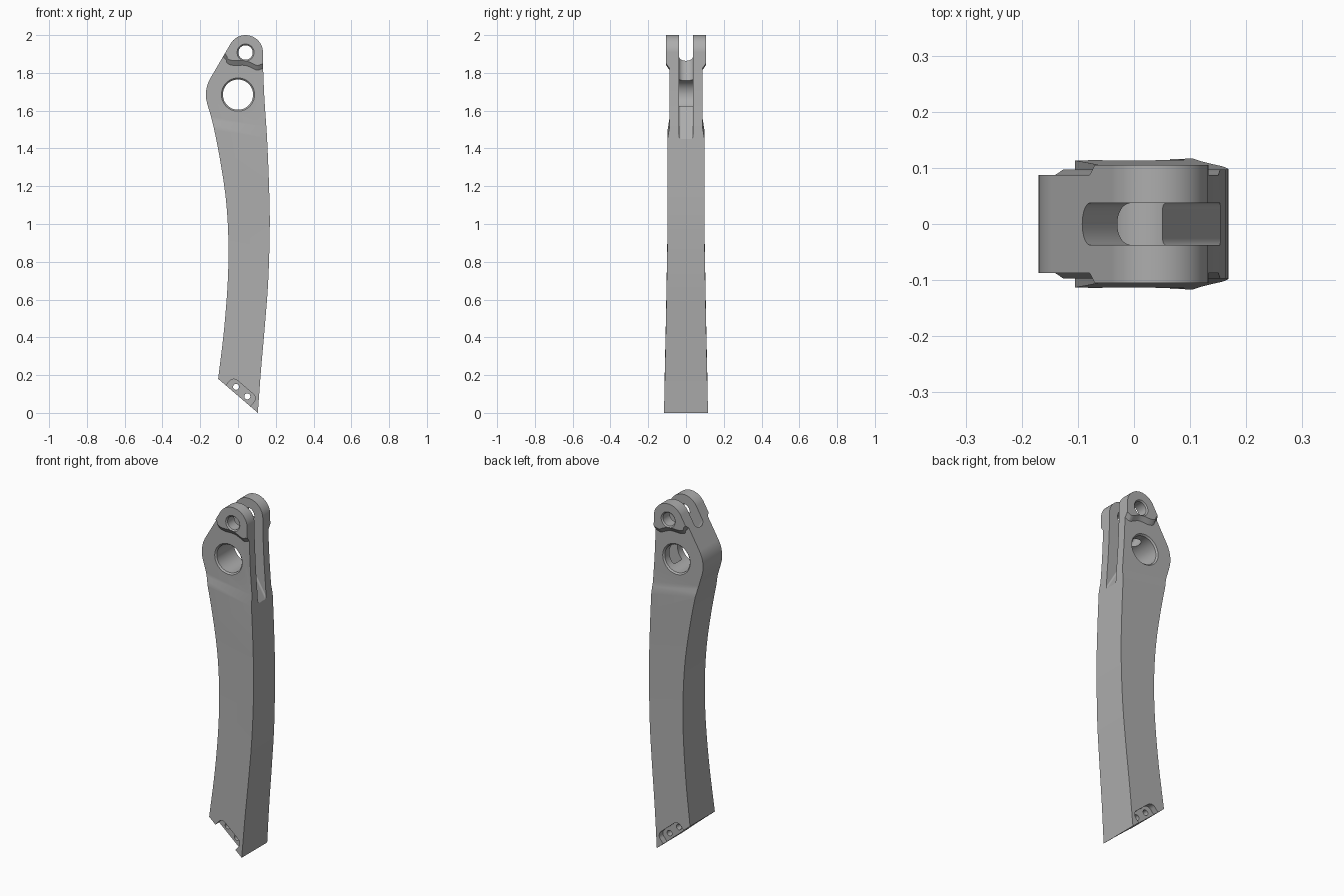
import bpy, bmesh
from math import sin, cos, pi, radians, atan2, acos, hypot
from mathutils import Vector

cube = bpy.data.objects.get("Cube")
if cube:
    bpy.data.objects.remove(cube, do_unlink=True)

grey = bpy.data.materials.new("satin grey")
grey.use_nodes = True
grey.diffuse_color = (0.42, 0.42, 0.42, 1)
grey.node_tree.nodes["Principled BSDF"].inputs["Base Color"].default_value = grey.diffuse_color


def loft(name, rings):
    """Closed solid through rings of 3D points."""
    bm = bmesh.new()
    rows = [[bm.verts.new(p) for p in ring] for ring in rings]
    n = len(rows[0])
    for a, b in zip(rows, rows[1:]):
        for i in range(n):
            j = (i + 1) % n
            bm.faces.new((a[i], a[j], b[j], b[i]))
    bm.faces.new(rows[0])
    bm.faces.new(rows[-1][::-1])
    bmesh.ops.recalc_face_normals(bm, faces=bm.faces)
    mesh = bpy.data.meshes.new(name)
    bm.to_mesh(mesh)
    bm.free()
    mesh.materials.append(grey)
    obj = bpy.data.objects.new(name, mesh)
    bpy.context.collection.objects.link(obj)
    return obj


def at_y(points, y):
    return [(x, y, z) for x, z in points]


def arc(cx, cz, r, a, b, n):
    return [(cx + r * cos(a + (b - a) * i / n), cz + r * sin(a + (b - a) * i / n)) for i in range(n + 1)]


def spline(points, steps=6):
    """Catmull-Rom curve through the points."""
    p = [Vector(q) for q in points]
    p = [2 * p[0] - p[1]] + p + [2 * p[-1] - p[-2]]
    out = []
    for a, b, c, d in zip(p, p[1:], p[2:], p[3:]):
        for i in range(steps):
            t = i / steps
            out.append(tuple(0.5 * (2 * b + (c - a) * t + (2 * a - 5 * b + 4 * c - d) * t * t
                                    + (3 * b - a - 3 * c + d) * t ** 3)))
    return out + [tuple(p[-2])]


def combine(obj, tool, operation="DIFFERENCE"):
    mod = obj.modifiers.new("cut", "BOOLEAN")
    mod.operation, mod.solver, mod.object = operation, "EXACT", tool
    bpy.context.view_layer.objects.active = obj
    bpy.ops.object.modifier_apply(modifier=mod.name)
    bpy.data.objects.remove(tool, do_unlink=True)


# Side outline: curved edges, a wide lobe and a small top eye joined by a tangent
EYE, EYE_R = (0.04, 1.908), 0.092
LOBE, LOBE_R = (0.0, 1.685), 0.17
dx, dz = EYE[0] - LOBE[0], EYE[1] - LOBE[1]
tangent = atan2(dz, dx) + acos((LOBE_R - EYE_R) / hypot(dx, dz))
right_edge = spline([(0.105, 0), (0.122, 0.23), (0.143, 0.47), (0.16, 0.7), (0.168, 0.97),
                     (0.165, 1.18), (0.154, 1.45), (0.14, 1.66), (0.133, 1.82)])
left_edge = spline([(-0.163, 1.637), (-0.132, 1.526), (-0.095, 1.34), (-0.064, 1.13),
                    (-0.051, 0.92), (-0.054, 0.7), (-0.074, 0.44), (-0.105, 0.18)])
outline = (right_edge + arc(*EYE, EYE_R, 0, tangent, 32)
           + arc(*LOBE, LOBE_R, tangent, radians(190), 10) + left_edge)
arm = loft("curved_arm", [at_y(outline, -0.2), at_y(outline, 0.2)])

# Tapering thickness along the length
widths = [(-0.3, 0.123), (0, 0.117), (0.17, 0.113), (0.5, 0.106), (0.9, 0.099),
          (1.2, 0.097), (1.65, 0.097), (1.7, 0.105), (2.4, 0.105)]
section = [(w, s) for s, w in widths] + [(-w, s) for s, w in reversed(widths)]
taper = loft("taper_tool", [[(x, y, s - 0.2 * x) for y, s in section] for x in (-0.3, 0.3)])
combine(arm, taper, "INTERSECT")

# Recessed cheeks below the eye bosses
boss_edge = spline([(-0.3, 2.1), (-0.078, 1.895), (-0.058, 1.862), (-0.025, 1.85), (0.035, 1.85),
                    (0.07, 1.838), (0.1, 1.825), (0.135, 1.835), (0.3, 1.9)], 5)


def cheek(depth):
    drop, rise = 6 * depth, 1.4 * depth - 0.01
    return [(-0.3, 1.59 - drop), (0.3, 1.49 - drop)] + [(x, z + rise) for x, z in reversed(boss_edge)]


for side in (-1, 1):
    combine(arm, loft("cheek_tool", [at_y(cheek(d), side * (0.087 + d)) for d in (0, 0.035)]))


# Sloping slot: round floor above the large bore, squarer floor below it
def slot_ring(x, r, height):
    floor, half = 1.709 - 1.68 * x, 0.0375
    pts = []
    for sign, start in ((1, 0), (-1, -pi / 2)):
        for i in range(9):
            a = start - pi / 2 * i / 8
            pts.append((x, sign * (half - r) + r * cos(a), floor + height * (1 + sin(a))))
    return pts + [(x, -half, 2.6), (x, half, 2.6)]


combine(arm, loft("slot_tool", [slot_ring(-0.3, 0.0374, 0.048), slot_ring(-0.001, 0.0374, 0.048),
                                slot_ring(0.001, 0.012, 0.015), slot_ring(0.4, 0.012, 0.015)]))


# Chamfered cross bores
def bore(center, r, face, chamfer):
    levels = [(-face - 0.02, r + chamfer + 0.02), (-face + chamfer, r),
              (face - chamfer, r), (face + 0.02, r + chamfer + 0.02)]
    combine(arm, loft("bore_tool", [at_y(arc(*center, q, 0, 2 * pi, 48)[:-1], y) for y, q in levels]))


bore(LOBE, 0.08, 0.087, 0.008)
bore(EYE, 0.038, 0.105, 0.007)

# Open pockets and pin holes along the slanted lower end
along = Vector((0.21, -0.18)).normalized()
inward = Vector((-along.y, along.x))
middle = Vector((0, 0.09))


def local(points):
    return [tuple(middle + along * u + inward * v) for u, v in points]


pocket = local([(-0.085, -0.1), (0.085, -0.1)] + arc(0.055, 0.03, 0.03, 0, pi / 2, 8)
               + arc(-0.055, 0.03, 0.03, pi / 2, pi, 8))
for side in (-1, 1):
    combine(arm, loft("pocket_tool", [at_y(pocket, side * y) for y in (0.08, 0.2)]))
for u in (-0.039, 0.039):
    hole = local(arc(u, 0.03, 0.016, 0, 2 * pi, 24)[:-1])
    combine(arm, loft("pin_hole_tool", [at_y(hole, y) for y in (-0.2, 0.2)]))

# Smooth curved walls, crisp machined edges
bpy.ops.object.select_all(action="DESELECT")
arm.select_set(True)
bpy.context.view_layer.objects.active = arm
bpy.ops.object.shade_smooth_by_angle(angle=radians(20))
weighted = arm.modifiers.new("even shading", "WEIGHTED_NORMAL")
weighted.keep_sharp = True
